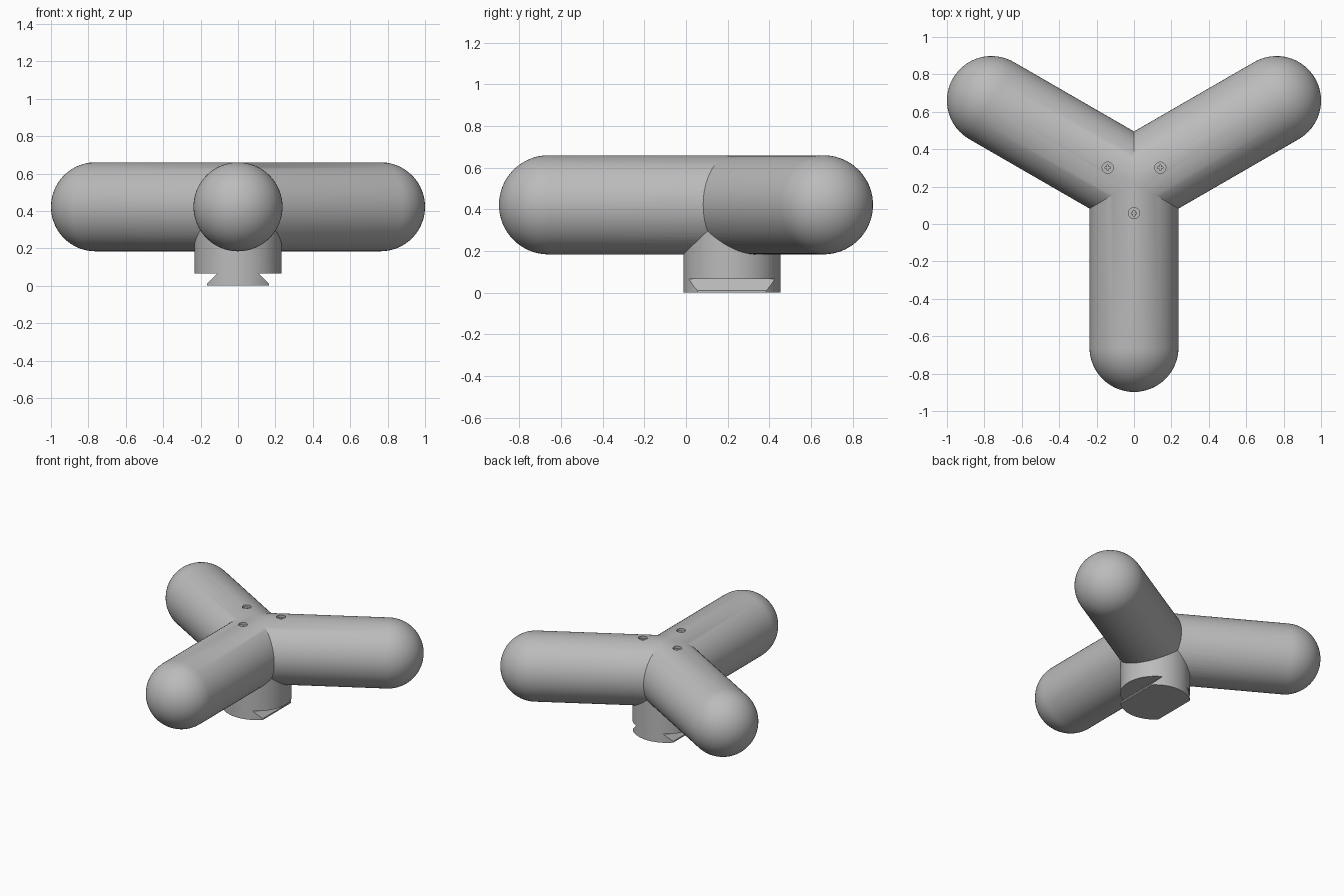
import bpy, bmesh
from math import sin, cos, pi, radians
from mathutils import Vector, Matrix

cube = bpy.data.objects.get("Cube")
if cube:
    bpy.data.objects.remove(cube, do_unlink=True)

HUB = Vector((0, 0.22, 0.422))   # point where the three arm axes meet
R, REACH = 0.238, 0.88           # arm radius, hub to centre of rounded end
STEM_R = 0.233

grey = bpy.data.materials.new("plain grey")
grey.use_nodes = True
colour = (0.5, 0.5, 0.5, 1)
grey.diffuse_color = colour
grey.node_tree.nodes["Principled BSDF"].inputs["Base Color"].default_value = colour


def to_object(name, bm):
    bmesh.ops.recalc_face_normals(bm, faces=bm.faces)
    mesh = bpy.data.meshes.new(name)
    bm.to_mesh(mesh)
    bm.free()
    mesh.materials.append(grey)
    obj = bpy.data.objects.new(name, mesh)
    bpy.context.collection.objects.link(obj)
    return obj


def cylinder(name, centre, radius, z0, z1, sides):
    bm = bmesh.new()
    bmesh.ops.create_cone(bm, cap_ends=True, segments=sides, radius1=radius, radius2=radius,
                          depth=z1 - z0,
                          matrix=Matrix.Translation((centre.x, centre.y, (z0 + z1) / 2)))
    return to_object(name, bm)


def box(name, centre, size):
    bm = bmesh.new()
    bmesh.ops.create_cube(bm, size=1, matrix=Matrix.Translation(centre) @ Matrix.Diagonal((*size, 1)))
    return to_object(name, bm)


def combine(target, tool, operation):
    mod = target.modifiers.new("boolean", 'BOOLEAN')
    mod.object, mod.operation, mod.solver = tool, operation, 'EXACT'
    bpy.context.view_layer.objects.active = target
    bpy.ops.object.modifier_apply(modifier=mod.name)
    bpy.data.objects.remove(tool, do_unlink=True)


# One round-ended arm, mitred at the hub
bm = bmesh.new()
profile = [(R, -0.5)] + [(R * cos(i * pi / 32), REACH + R * sin(i * pi / 32)) for i in range(16)]
profile.append((0, REACH + R))
verts = [bm.verts.new((r, -d, 0)) for r, d in profile]
edges = [bm.edges.new(pair) for pair in zip(verts, verts[1:])]
bmesh.ops.spin(bm, geom=verts + edges, cent=(0, 0, 0), axis=(0, 1, 0),
               angle=2 * pi, steps=64, use_duplicate=False)
bmesh.ops.remove_doubles(bm, verts=bm.verts, dist=0.0001)
for side in (-1, 1):
    bmesh.ops.bisect_plane(bm, geom=bm.verts[:] + bm.edges[:] + bm.faces[:], plane_co=(0, 0, 0),
                           plane_no=(side * sin(radians(30)), cos(radians(30)), 0),
                           clear_outer=True)

# Repeat the arm three times around the hub and weld the mitres
arm = bm.faces[:] + bm.edges[:] + bm.verts[:]
for turn in (120, 240):
    copy = bmesh.ops.duplicate(bm, geom=arm)["geom"]
    bmesh.ops.rotate(bm, verts=[g for g in copy if isinstance(g, bmesh.types.BMVert)],
                     cent=(0, 0, 0), matrix=Matrix.Rotation(radians(turn), 3, 'Z'))
bmesh.ops.remove_doubles(bm, verts=bm.verts, dist=0.0005)
bmesh.ops.translate(bm, verts=bm.verts, vec=HUB)
body = to_object("three_arm_handle", bm)

# Round stem with a dovetail foot
stem = cylinder("stem", HUB, STEM_R, 0, 0.36, 96)
for side in (-1, 1):
    bm = bmesh.new()
    section = [(0.11, 0.066), (0.4, 0.066), (0.4, -0.1), (0.165, -0.1), (0.165, 0.01)]
    face = bm.faces.new([bm.verts.new((side * x, -0.2, z)) for x, z in section])
    new = bmesh.ops.extrude_face_region(bm, geom=[face])["geom"]
    bmesh.ops.translate(bm, verts=[g for g in new if isinstance(g, bmesh.types.BMVert)], vec=(0, 0.9, 0))
    combine(stem, to_object("dovetail_cutter", bm), 'DIFFERENCE')
combine(body, stem, 'UNION')

# Sunken screw heads with cross slots, one on top of each arm
for turn in (-90, 30, 150):
    spot = HUB + 0.162 * Vector((cos(radians(turn)), sin(radians(turn)), 0))
    combine(body, cylinder("screw_bore", spot, 0.03, 0.642, 0.75, 32), 'DIFFERENCE')
    spot.z = 0.66
    for size in ((0.028, 0.009, 0.07), (0.009, 0.028, 0.07)):
        combine(body, box("cross_slot", spot, size), 'DIFFERENCE')

# Smooth rounds, crisp seams
bpy.ops.object.select_all(action='DESELECT')
body.select_set(True)
bpy.context.view_layer.objects.active = body
bpy.ops.object.shade_smooth_by_angle(angle=radians(25))
